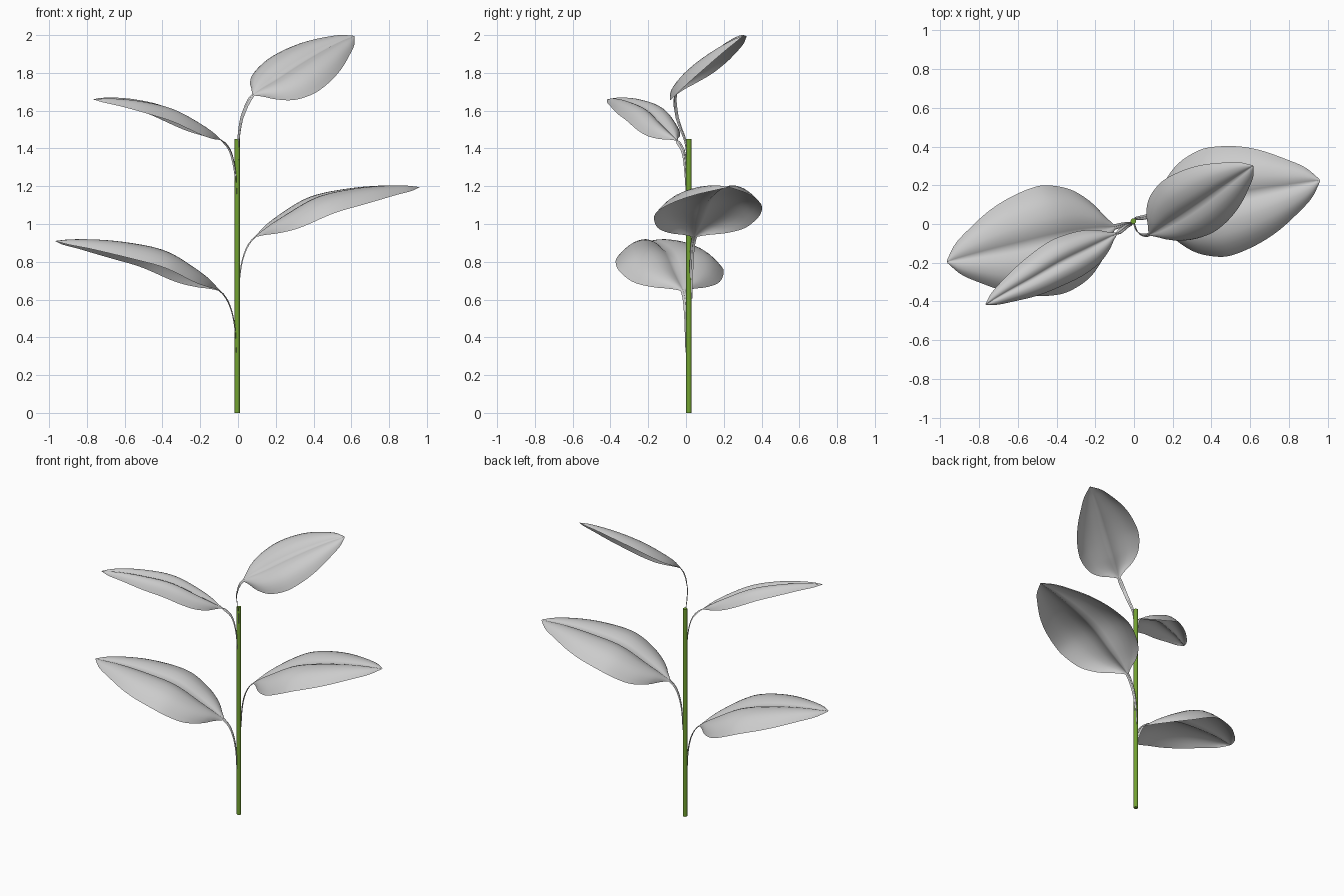
import bpy
import bmesh
from math import pi
from mathutils import Vector, Matrix

cube = bpy.data.objects.get("Cube")
if cube:
    bpy.data.objects.remove(cube, do_unlink=True)


def make_material(name, color):
    mat = bpy.data.materials.new(name)
    mat.use_nodes = True
    mat.diffuse_color = color
    bsdf = next(n for n in mat.node_tree.nodes if n.type == 'BSDF_PRINCIPLED')
    bsdf.inputs["Base Color"].default_value = color
    return mat


def add_object(name, bm, mat):
    mesh = bpy.data.meshes.new(name)
    bm.to_mesh(mesh)
    bm.free()
    mesh.materials.append(mat)
    obj = bpy.data.objects.new(name, mesh)
    bpy.context.collection.objects.link(obj)
    return obj


def smooth_curve(keys, values, x):
    """Cubic interpolation through values placed at keys."""
    last = len(keys) - 1
    i = 0
    while i < last - 1 and x > keys[i + 1]:
        i += 1

    def slope(k):
        a, b = max(k - 1, 0), min(k + 1, last)
        return (values[b] - values[a]) / (keys[b] - keys[a])

    span = keys[i + 1] - keys[i]
    t = (x - keys[i]) / span
    return (values[i] * (2 * t**3 - 3 * t**2 + 1) + slope(i) * span * (t**3 - 2 * t**2 + t)
            + values[i + 1] * (3 * t**2 - 2 * t**3) + slope(i + 1) * span * (t**3 - t**2))


# Blade outline (fraction of half width) and ridged cross-section height
OUTLINE_T = [0, .04, .09, .18, .28, .39, .55, .7, .85, .94, 1]
OUTLINE_W = [.05, .23, .5, .79, .94, 1, .93, .76, .48, .27, .02]
SECTION_S = [0, .12, .35, .65, .85, 1]
SECTION_H = [0, .07, .125, .07, -.06, -.22]
COLUMNS, STALK_ROWS, BLADE_ROWS = 20, 12, 40


def add_leaf(name, stalk, blade, across, half_width, fold=1.0):
    """Ribbon stalk that widens into a creased blade along one path."""
    points = [Vector(p) for p in stalk + blade]
    keys = [0.0]
    for a, b in zip(points, points[1:]):
        keys.append(keys[-1] + (b - a).length)
    start, end = keys[len(stalk)], keys[-1]
    across = Vector(across).normalized()
    rows = [(start * i / STALK_ROWS, None) for i in range(STALK_ROWS)]
    rows += [(start + (end - start) * i / BLADE_ROWS, i / BLADE_ROWS)
             for i in range(BLADE_ROWS + 1)]

    bm = bmesh.new()
    grid = []
    for distance, t in rows:
        center = smooth_curve(keys, points, distance)
        ahead = smooth_curve(keys, points, min(distance + .005, end))
        behind = smooth_curve(keys, points, max(distance - .005, 0))
        normal = (ahead - behind).cross(across).normalized()
        if normal.z < 0:
            normal.negate()
        if t is None:
            width = .006 + .008 * distance / start
        else:
            width = max(half_width * smooth_curve(OUTLINE_T, OUTLINE_W, t), .003)
        row = []
        for c in range(COLUMNS + 1):
            s = 2 * c / COLUMNS - 1
            height = smooth_curve(SECTION_S, SECTION_H, abs(s)) * width * fold
            row.append(bm.verts.new(center + across * s * width + normal * height))
        grid.append(row)
    for low, high in zip(grid, grid[1:]):
        for c in range(COLUMNS):
            face = bm.faces.new((low[c], low[c + 1], high[c + 1], high[c]))
            face.smooth = True
    # Face the upper side of the blade upward
    bm.normal_update()
    if sum(f.normal.z * f.calc_area() for f in bm.faces) < 0:
        bmesh.ops.reverse_faces(bm, faces=bm.faces[:])
    return add_object(name, bm, leaf_grey)


leaf_grey = make_material("leaf_grey", (.6, .6, .6, 1))
stem_green = make_material("stem_green", (.17, .36, .03, 1))

# Stem
STEM = Vector((-.003, .015, 0))
HEIGHT = 1.45
bm = bmesh.new()
bmesh.ops.create_cone(bm, cap_ends=True, segments=16, radius1=.0145, radius2=.0145, depth=HEIGHT,
                      matrix=Matrix.Translation(STEM + Vector((0, 0, HEIGHT / 2))))
for face in bm.faces:
    face.smooth = len(face.verts) == 4
stem = add_object("stem", bm, stem_green)
for edge in stem.data.edges:
    a, b = (stem.data.vertices[v].co.z for v in edge.vertices)
    edge.use_edge_sharp = abs(a - b) < .01

# Two large lower leaves, the second turned half way round the stem
lower_right = add_leaf(
    "lower_right_leaf",
    [(-.01, .003, .32), (-.014, .002, .43), (-.03, 0, .53), (-.06, -.005, .605)],
    [(-.1, -.015, .65), (-.25, -.045, .735), (-.42, -.08, .825), (-.6, -.12, .87),
     (-.8, -.16, .9), (-.965, -.195, .91)],
    (.205, -.979, 0), .285)
lower_left = lower_right.copy()
lower_left.data = lower_right.data.copy()
lower_left.name = "lower_left_leaf"
bpy.context.collection.objects.link(lower_left)
lower_left.data.transform(Matrix.Translation(STEM + Vector((0, 0, .285)))
                          @ Matrix.Rotation(pi, 4, 'Z') @ Matrix.Translation(-STEM))

# Narrow upper leaf
add_leaf(
    "upper_right_leaf",
    [(-.008, .005, 1.16), (-.015, 0, 1.28), (-.035, -.01, 1.375), (-.06, -.03, 1.42)],
    [(-.09, -.05, 1.445), (-.22, -.12, 1.515), (-.38, -.2, 1.595), (-.53, -.285, 1.635),
     (-.66, -.355, 1.655), (-.765, -.415, 1.66)],
    (.49, -.87, -.15), .12, 1.6)

# Tilted top leaf
add_leaf(
    "top_leaf",
    [(0, .01, 1.3), (.003, 0, 1.43), (.015, -.035, 1.53), (.04, -.058, 1.62)],
    [(.08, -.055, 1.685), (.2, .015, 1.765), (.33, .1, 1.85), (.45, .185, 1.92),
     (.55, .255, 1.97), (.615, .3, 1.995)],
    (.645, -.645, -.41), .205)
